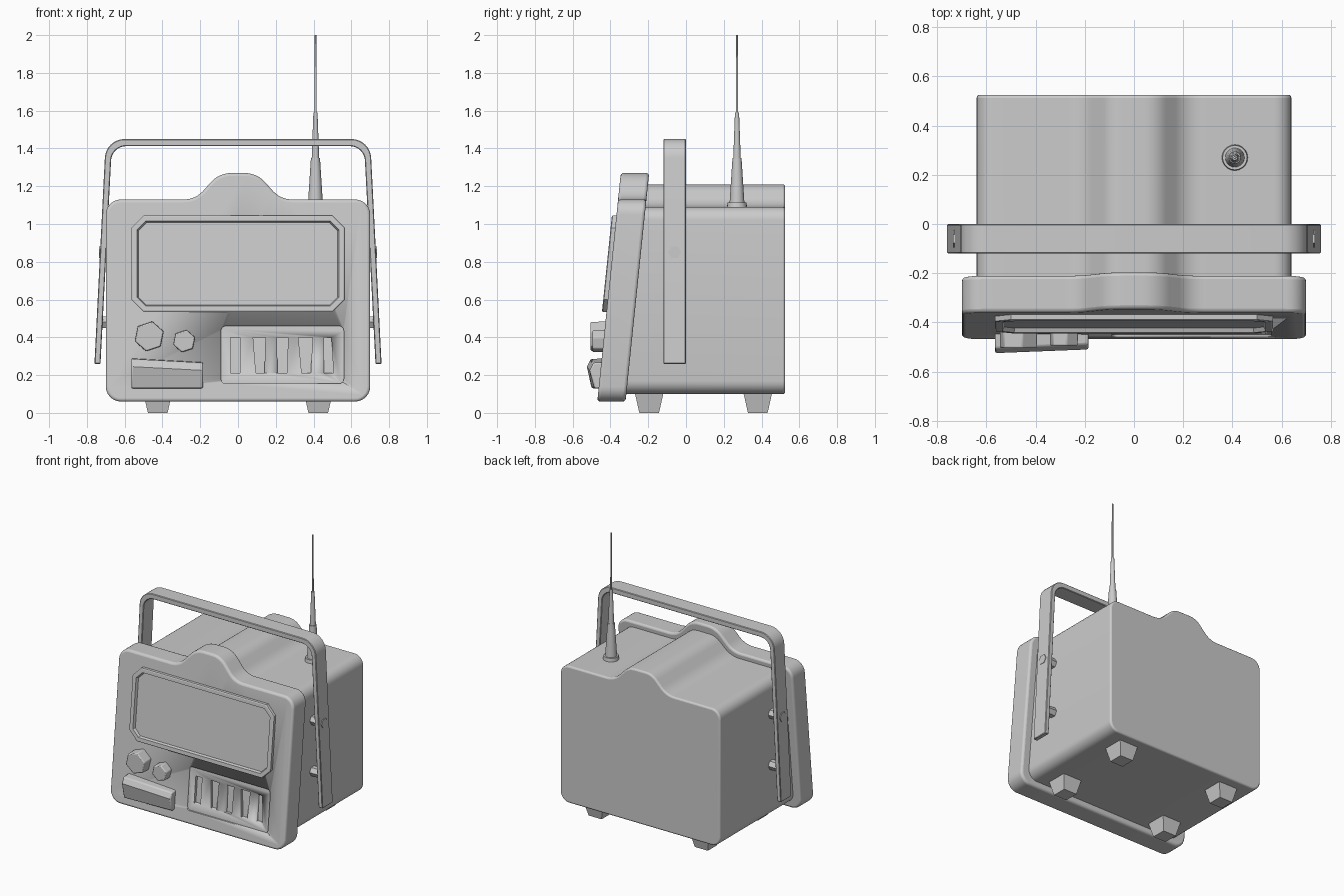
import bpy, bmesh, math
from mathutils import Vector

if "Cube" in bpy.data.objects:
    bpy.data.objects.remove(bpy.data.objects["Cube"])

SLOPE = 0.103


def face_y(z):
    return -0.476 + SLOPE * z      # slanted front plane


def rounded(corners, n=6):
    # (x, z, setback) corners -> outline with circular arcs
    out = []
    for i, (x, z, d) in enumerate(corners):
        p = Vector((x, z))
        if d == 0:
            out.append(p)
            continue
        a = (Vector(corners[i - 1][:2]) - p).normalized()
        b = (Vector(corners[(i + 1) % len(corners)][:2]) - p).normalized()
        w = math.sin(a.angle(b) / 2)
        for k in range(n + 1):
            t = k / n
            c0, c1, c2 = (1 - t) ** 2, 2 * w * t * (1 - t), t * t
            out.append(((p + a * d) * c0 + p * c1 + (p + b * d) * c2) / (c0 + c1 + c2))
    return out


def mirrored(half):
    # right-hand half, bottom to top -> full outline
    return half + [(-x, z, d) for x, z, d in reversed(half)]


def finish(ob, bevel=0.0, segs=3):
    bpy.ops.object.select_all(action='DESELECT')
    bpy.context.view_layer.objects.active = ob
    ob.select_set(True)
    bpy.ops.object.shade_smooth_by_angle(angle=math.radians(35))
    if bevel:
        m = ob.modifiers.new("bevel", 'BEVEL')
        m.width, m.segments = bevel, segs
        m.limit_method, m.angle_limit = 'ANGLE', math.radians(52)
        m.use_clamp_overlap = False
    return ob


def loft(name, ring_a, ring_b, bevel=0.0, segs=3, inset=()):
    bm = bmesh.new()
    va = [bm.verts.new(p) for p in ring_a]
    vb = [bm.verts.new(p) for p in ring_b]
    front = bm.faces.new(va)
    bm.faces.new(vb[::-1])
    for i in range(len(va)):
        j = (i + 1) % len(va)
        bm.faces.new((va[j], va[i], vb[i], vb[j]))
    bmesh.ops.recalc_face_normals(bm, faces=bm.faces)
    for thick, depth in inset:
        bmesh.ops.inset_individual(bm, faces=[front], thickness=thick, depth=depth)
    me = bpy.data.meshes.new(name)
    bm.to_mesh(me)
    bm.free()
    ob = bpy.data.objects.new(name, me)
    bpy.context.collection.objects.link(ob)
    return finish(ob, bevel, segs)


def prism(name, pts, front, back, **kw):
    # extrude an x-z outline along y; front and back are functions of z
    return loft(name, [(x, front(z), z) for x, z in pts],
                [(x, back(z), z) for x, z in pts], **kw)


def cone(name, n, r1, r2, h, loc, rot=(0, 0, 0), bevel=0.0):
    bpy.ops.mesh.primitive_cone_add(vertices=n, radius1=r1, radius2=r2, depth=h,
                                    location=loc, rotation=rot)
    ob = bpy.context.object
    ob.name = name
    return finish(ob, bevel, 2)


# Main body with raised ridge along the top
body = mirrored([(0.64, 0.10, 0.07), (0.64, 1.09, 0.07), (0.21, 1.09, 0.06), (0.095, 1.21, 0.05)])
prism("body", rounded(body), lambda z: face_y(z) + 0.08, lambda z: 0.525, bevel=0.012)

# Slanted front panel
panel = mirrored([(0.70, 0.06, 0.08), (0.70, 1.13, 0.08), (0.225, 1.13, 0.06), (0.10, 1.27, 0.065)])
panel = prism("front_panel", rounded(panel), face_y, lambda z: face_y(z) + 0.15, bevel=0.015)


def cut(name, pts, depth):
    c = prism(name, pts, lambda z: face_y(z) - 0.05, lambda z: face_y(z) + depth)
    c.hide_render = True
    c.display_type = 'WIRE'
    m = panel.modifiers.new(name, 'BOOLEAN')
    m.operation, m.solver, m.object = 'DIFFERENCE', 'EXACT', c


# Speaker recess with five slots
cut("vent_cutter", rounded([(-0.09, 0.155, 0.025), (0.56, 0.155, 0.025),
                            (0.56, 0.46, 0.025), (-0.09, 0.46, 0.025)], 4), 0.01)
for i, (b0, b1, t0, t1) in enumerate([(-0.04, 0.01, -0.04, 0.01), (0.095, 0.14, 0.08, 0.145),
                                      (0.21, 0.26, 0.205, 0.265), (0.337, 0.385, 0.32, 0.395),
                                      (0.455, 0.505, 0.455, 0.495)]):
    cut("slot_cutter_%d" % (i + 1),
        [Vector(p) for p in ((b0, 0.21), (b1, 0.21), (t1, 0.40), (t0, 0.40))], 0.03)

# Screen with chamfered frame
screen = rounded([(s * 0.565, z, 0.065) for s, z in ((-1, 0.535), (1, 0.535), (1, 1.045), (-1, 1.045))], 1)
prism("screen", screen, lambda z: face_y(z) - 0.02, lambda z: face_y(z) + 0.03,
      inset=[(0.006, 0.004), (0.026, 0.0), (0.008, -0.018)])

# Hexagonal knobs
for name, x, z, r, y in (("large_knob", -0.47, 0.405, 0.082, -0.505),
                         ("small_knob", -0.285, 0.38, 0.062, -0.495)):
    cone(name, 6, r, r * 0.97, -0.41 - y, (x, (y - 0.41) / 2, z),
         (math.pi / 2, 0.2, 0), bevel=0.006)

# Push flap, slightly skewed
flap = [(-0.42, 0.29), (-0.505, 0.285), (-0.525, 0.245), (-0.5, 0.13), (-0.42, 0.13)]
loft("push_flap", [(-0.565, y, z) for y, z in flap],
     [(-0.185, y + 0.015, z - 0.02 * (z > 0.2)) for y, z in flap], bevel=0.008, segs=2)

# Carry handle
outer = rounded([(0.76, 0.26, 0), (0.70, 1.45, 0.10), (-0.70, 1.45, 0.10), (-0.76, 0.26, 0)], 8)
inner = rounded([(0.728, 0.26, 0), (0.668, 1.412, 0.075), (-0.668, 1.412, 0.075), (-0.728, 0.26, 0)], 8)
prism("carry_handle", outer + inner[::-1], lambda z: -0.12, lambda z: 0.0, bevel=0.004, segs=1)

# Handle lugs and feet
for s, side in ((-1, "left"), (1, "right")):
    for i, z in enumerate((0.48, 0.85)):
        cone("handle_lug_%s_%d" % (side, i + 1), 6, 0.035, 0.035, 0.12,
             (s * 0.675, -0.06, z), (0, math.pi / 2, 0))
    for end, y in (("front", -0.195), ("back", 0.38)):
        cone("foot_%s_%s" % (end, side), 4, 0.052 * 2 ** 0.5, 0.078 * 2 ** 0.5, 0.115,
             (s * 0.425, y, 0.0575), (0, 0, math.pi / 4))

# Telescopic antenna
for name, r1, r2, z0, z1 in (("antenna_collar", 0.054, 0.05, 1.08, 1.115),
                             ("antenna_base", 0.040, 0.024, 1.10, 1.35),
                             ("antenna_middle", 0.020, 0.011, 1.34, 1.59),
                             ("antenna_tip", 0.006, 0.005, 1.58, 2.0)):
    cone(name, 20, r1, r2, z1 - z0, (0.41, 0.27, (z0 + z1) / 2))
